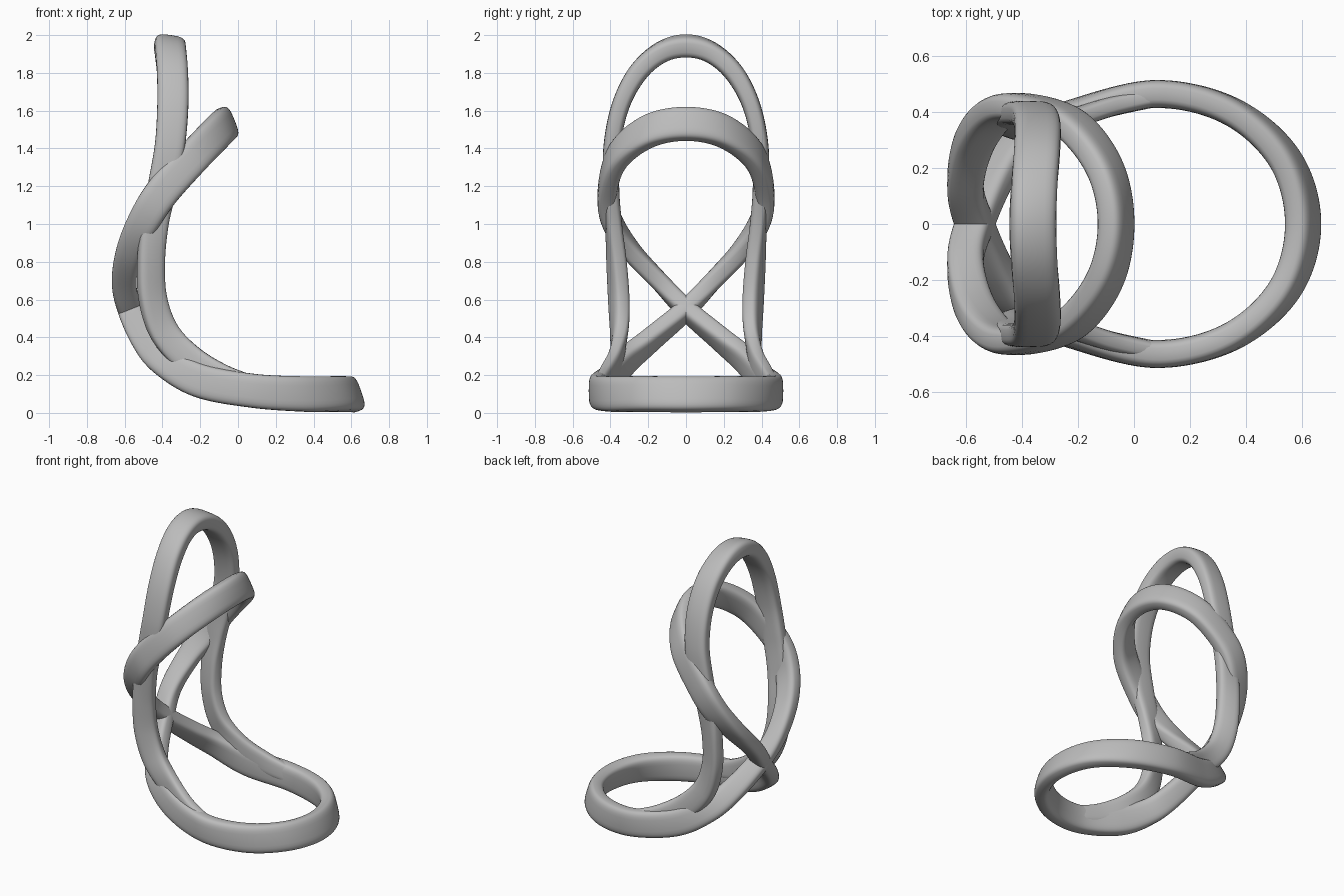
import bpy, bmesh, math
from mathutils import Vector

if "Cube" in bpy.data.objects:
    bpy.data.objects.remove(bpy.data.objects["Cube"], do_unlink=True)

grey = bpy.data.materials.new("satin grey")
grey.use_nodes = True
colour = (0.5, 0.5, 0.5, 1)
grey.diffuse_color = colour
grey.node_tree.nodes["Principled BSDF"].inputs["Base Color"].default_value = colour


def spline(keys, closed, steps=12):
    """Catmull-Rom through (point, broad direction, size) keys."""
    n = len(keys)
    pick = (lambda i: keys[i % n]) if closed else (lambda i: keys[min(max(i, 0), n - 1)])
    out = []
    for i in range(n if closed else n - 1):
        a, b, c, d = (pick(i + k) for k in (-1, 0, 1, 2))
        for s in range(steps):
            t = s / steps
            out.append([0.5 * (2 * q + (r - p) * t + (2 * p - 5 * q + 4 * r - u) * t * t
                        + (3 * q - p - 3 * r + u) * t ** 3)
                        for p, q, r, u in zip(a, b, c, d)])
    if not closed:
        out.append(list(keys[-1]))
    return out


def sweep(name, keys, closed, sides=28):
    """Sweep a rounded flat bar along the path."""
    path = spline(keys, closed)
    n = len(path)
    bm = bmesh.new()
    rings = []
    for i, (p, wide, size) in enumerate(path):
        lo, hi = ((i - 1) % n, (i + 1) % n) if closed else (max(i - 1, 0), min(i + 1, n - 1))
        tangent = (path[hi][0] - path[lo][0]).normalized()
        w = (wide - tangent * wide.dot(tangent)).normalized()
        side = tangent.cross(w)
        ring = []
        for k in range(sides):
            a = 2 * math.pi * k / sides
            c, s = math.cos(a), math.sin(a)
            u = math.copysign(abs(c) ** 0.58, c) * size.x / 2
            v = math.copysign(abs(s) ** 0.58, s) * size.y / 2
            ring.append(bm.verts.new(p + w * u + side * v))
        rings.append(ring)
    for i in range(n if closed else n - 1):
        a, b = rings[i], rings[(i + 1) % n]
        for k in range(sides):
            j = (k + 1) % sides
            bm.faces.new((a[k], a[j], b[j], b[k]))
    if not closed:
        bm.faces.new(rings[0])
        bm.faces.new(rings[-1])
    bmesh.ops.recalc_face_normals(bm, faces=bm.faces)
    mesh = bpy.data.meshes.new(name)
    bm.to_mesh(mesh)
    bm.free()
    mesh.materials.append(grey)
    ob = bpy.data.objects.new(name, mesh)
    bpy.context.collection.objects.link(ob)
    bpy.ops.object.select_all(action="DESELECT")
    ob.select_set(True)
    bpy.context.view_layer.objects.active = ob
    bpy.ops.object.shade_smooth_by_angle(angle=math.radians(50))


def key(x, y, z, wx, wy, wz, width=.18, thick=.1):
    return Vector((x, y, z)), Vector((wx, wy, wz)).normalized(), Vector((width, thick))


def flip(k):
    mirror = Vector((1, -1, 1))
    return k[0] * mirror, k[1] * mirror, k[2]


# Figure-eight band: arm hoop, crossing at the rear, then seat ring
arm = [key(-.064, 0, 1.53, .4, 0, -1), key(-.105, .2, 1.49, .45, 0, -.9),
       key(-.23, .36, 1.36, .6, 0, -.8), key(-.4, .417, 1.17, .68, 0, -.73),
       key(-.498, .392, 1.015, .78, 0, -.62, .17), key(-.573, .288, .855, .95, 0, -.3, .145),
       key(-.603, .135, .69, 1, 0, 0, .13), key(-.57, 0, .547, .92, 0, .38, .135)]
seat = [key(-.49, -.185, .388, .8, 0, .6, .15), key(-.39, -.315, .275, .6, 0, .8, .165),
        key(-.2, -.4, .17, .25, 0, .97), key(.08, -.465, .117, 0, 0, 1)]
for deg in (60, 30):
    a = math.radians(deg)
    seat.append(key(.085 + .525 * math.cos(a), -.465 * math.sin(a), .1,
                    -.35 * math.cos(a), 0, 1, .187))
tip = [key(.605, 0, .098, -.35, 0, 1, .19)]
half = arm + seat
loop = half + tip + [flip(k) for k in reversed(half[1:])]
sweep("arm_and_seat_loop", loop, True)

# Tall back hoop whose legs taper down into the seat ring
leg = [key(.1, .455, .135, 0, .1, 1, .11, .06), key(-.08, .42, .188, .3, .1, .95, .135, .07),
       key(-.25, .37, .28, .6, .08, .8, .155, .075), key(-.385, .353, .42, .85, -.2, .5, .155, .085),
       key(-.45, .356, .6, .92, -.35, .15, .15, .09), key(-.46, .368, .8, .95, -.3, 0, .145, .09),
       key(-.44, .383, 1.0, 1, -.1, -.1, .145, .085), key(-.4, .396, 1.2, 1, 0, -.15, .155, .085),
       key(-.36, .391, 1.42, 1, 0, -.1, .16, .09), key(-.345, .345, 1.63, 1, 0, 0, .165, .095),
       key(-.347, .255, 1.80, 1, 0, 0, .165, .105), key(-.357, .133, 1.908, 1, 0, -.1, .165, .11)]
crown = [key(-.362, 0, 1.943, 1, 0, -.15, .165, .115)]
sweep("back_hoop", leg + crown + [flip(k) for k in reversed(leg)], False)
